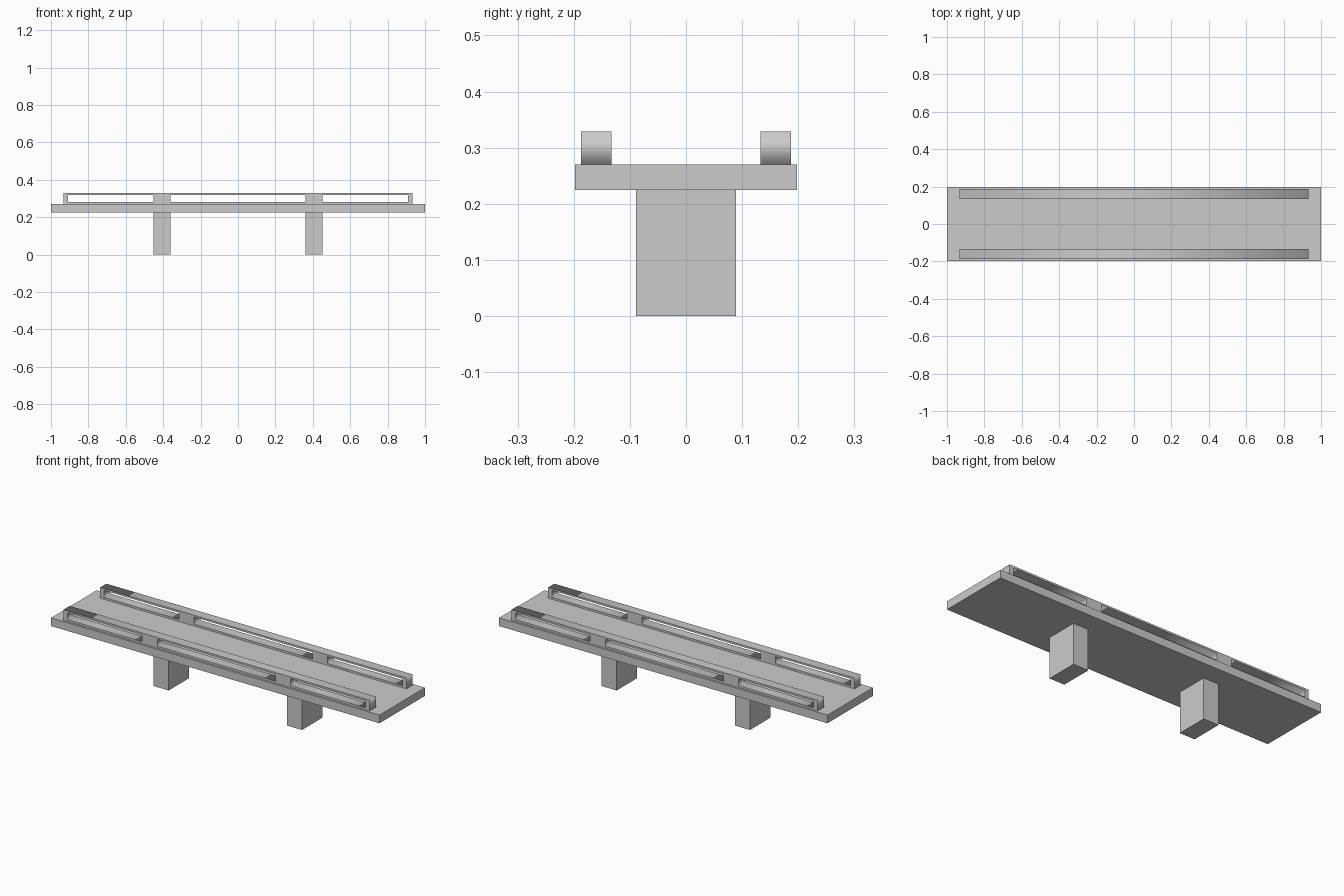
import bpy
from math import radians

if "Cube" in bpy.data.objects:
    bpy.data.objects.remove(bpy.data.objects["Cube"])


def box(name, x0, x1, y0, y1, z0, z1):
    bpy.ops.mesh.primitive_cube_add(size=1)
    ob = bpy.context.object
    ob.name = name
    ob.location = ((x0 + x1) / 2, (y0 + y1) / 2, (z0 + z1) / 2)
    ob.scale = (x1 - x0, y1 - y0, z1 - z0)
    bpy.ops.object.transform_apply(location=True, scale=True)
    return ob


def rail(name, y, half_width, outline, openings):
    """Filled 2D outline with rectangular openings, extruded across y."""
    cu = bpy.data.curves.new(name, 'CURVE')
    cu.dimensions = '2D'
    cu.fill_mode = 'BOTH'
    cu.extrude = half_width
    for x0, x1, z0, z1 in [outline] + openings:
        sp = cu.splines.new('POLY')
        sp.points.add(3)
        for p, (x, z) in zip(sp.points, [(x0, z0), (x1, z0), (x1, z1), (x0, z1)]):
            p.co = (x, z, 0, 1)
        sp.use_cyclic_u = True
    ob = bpy.data.objects.new(name, cu)
    bpy.context.collection.objects.link(ob)
    ob.location.y = y
    ob.rotation_euler.x = radians(90)
    bpy.ops.object.select_all(action='DESELECT')
    ob.select_set(True)
    bpy.context.view_layer.objects.active = ob
    bpy.ops.object.convert(target='MESH')


# Bridge deck
DECK_Z, TOP_Z = 0.225, 0.27
box("deck", -1, 1, -0.198, 0.198, DECK_Z, TOP_Z)

# Two support piers
for side, cx in (("left", -0.406), ("right", 0.406)):
    box(side + "_pier", cx - 0.046, cx + 0.046, -0.089, 0.089, 0, DECK_Z)

# Side parapets with three long openings each
slots = [(a, b, 0.281, 0.319) for a, b in ((-0.908, -0.452), (-0.36, 0.36), (0.452, 0.908))]
for side, y in (("front", -0.16), ("back", 0.16)):
    rail(side + "_parapet", y, 0.027, (-0.932, 0.932, TOP_Z, 0.329), slots)
